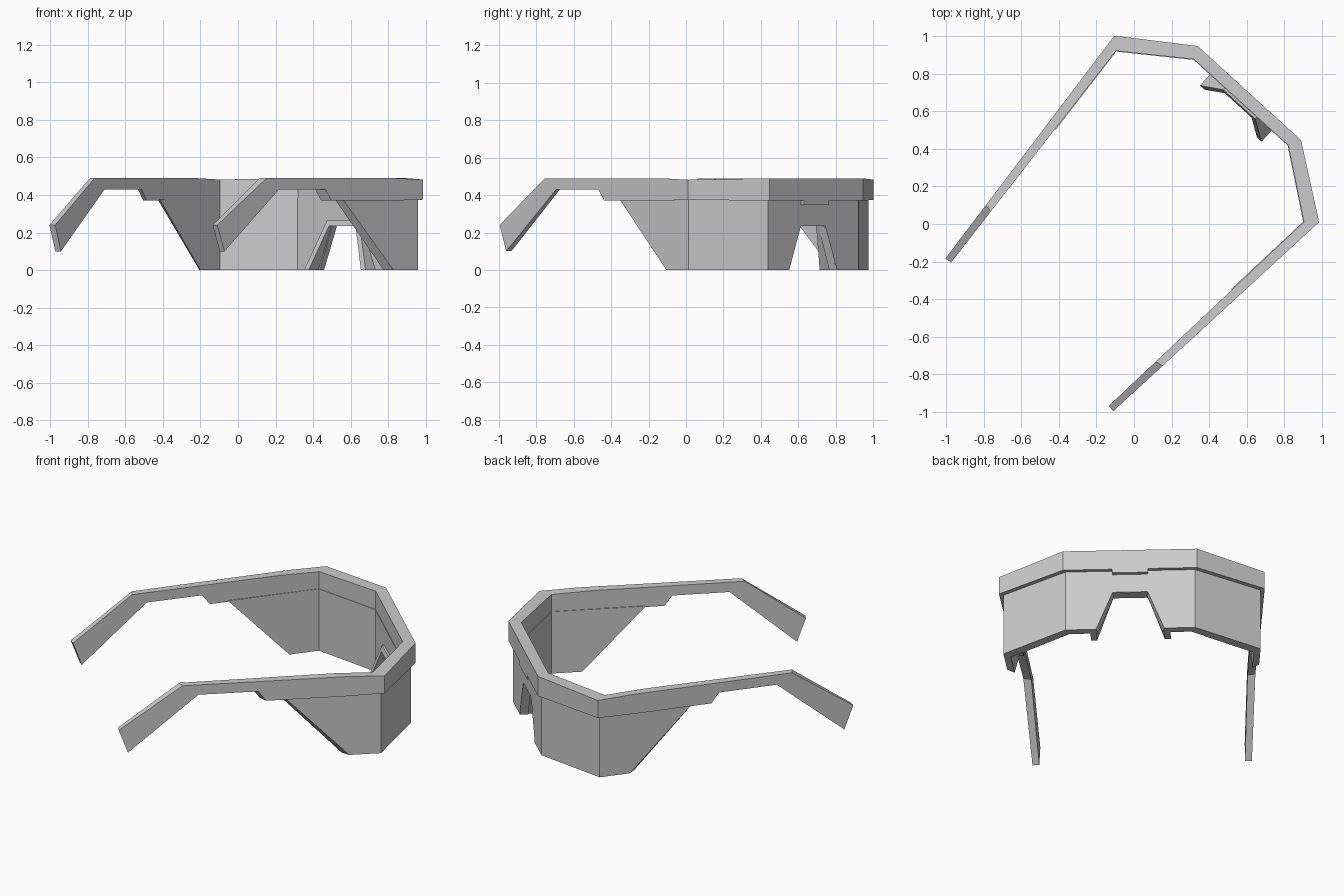
import bpy, bmesh, math
from mathutils import Vector

cube = bpy.data.objects.get("Cube")
if cube:
    bpy.data.objects.remove(cube)

grey = bpy.data.materials.new("light_grey")
grey.use_nodes = True
grey.diffuse_color = (0.6, 0.6, 0.6, 1)
grey.node_tree.nodes["Principled BSDF"].inputs["Base Color"].default_value = (0.6, 0.6, 0.6, 1)


def solid(bm, outer, inner, skip=()):
    """Close two matching loops into a solid, leaving out the walls listed in skip."""
    a = [bm.verts.new(p) for p in outer]
    b = [bm.verts.new(p) for p in inner]
    bm.faces.new(a)
    bm.faces.new(b[::-1])
    n = len(a)
    for i in range(n):
        j = (i + 1) % n
        if i not in skip:
            bm.faces.new((a[j], a[i], b[i], b[j]))


def panel(bm, outer, inner, profile, joined=()):
    """Thick wall whose (fraction, height) profile follows an outer and an inner line."""
    def place(line):
        p, q = Vector(line[0]), Vector(line[1])
        return [(*p.lerp(q, s), z) for s, z in profile]
    n = len(profile)
    skip = [i for i in range(n)
            if profile[i][0] == profile[(i + 1) % n][0] and profile[i][0] in joined]
    solid(bm, place(outer), place(inner), skip)


def finish(name, bm):
    """Weld the half part, mirror it and turn it to its resting direction."""
    bmesh.ops.remove_doubles(bm, verts=bm.verts, dist=0.0005)
    bmesh.ops.recalc_face_normals(bm, faces=bm.faces)
    mesh = bpy.data.meshes.new(name)
    bm.to_mesh(mesh)
    bm.free()
    mesh.materials.append(grey)
    obj = bpy.data.objects.new(name, mesh)
    bpy.context.collection.objects.link(obj)
    obj.location = (0.614, 0.697, 0)
    obj.rotation_euler.z = math.radians(-42.3)
    mirror = obj.modifiers.new("mirror", 'MIRROR')
    mirror.use_clip = True
    return obj


# Plan lines of one half: centre, front corner, side corner, temple tip
rim_out = [(0, 0), (0.372, 0), (0.737, -0.258), (0.604, -1.74)]
rim_in = [(0, -0.066), (0.34, -0.066), (0.676, -0.312), (0.567, -1.735)]
lens_out = [(0, -0.023), (0.36, -0.023), (0.714, -0.274), (0.585, -1.74)]
lens_in = [(0, -0.069), (0.338, -0.069), (0.673, -0.314), (0.558, -1.735)]

TOP, LOW = 0.49, 0.37
TOP_SIDE, LOW_SIDE = 0.482, 0.375

# Rim and temples, with a small tab below the middle of the brow
tab = 0.1 / 0.372
rim_profiles = [
    [(0, TOP), (1, TOP), (1, LOW), (tab, LOW), (tab, 0.347), (0, 0.347)],
    [(0, TOP), (1, TOP_SIDE), (1, LOW_SIDE), (0, LOW)],
    [(0, TOP_SIDE), (0.15, TOP), (0.76, TOP), (1, 0.24), (0.965, 0.10),
     (0.70, 0.43), (0.475, 0.43), (0.445, LOW), (0.15, LOW), (0, LOW_SIDE)],
]
bm = bmesh.new()
for i, profile in enumerate(rim_profiles):
    panel(bm, rim_out[i:i + 2], rim_in[i:i + 2], profile, (0, 1))
finish("rim_and_temples", bm)

# Wraparound lens with a nose cutout and slanted rear edges
seam = 0.378
lens_profiles = [
    [(0, seam), (1, seam), (1, 0), (0.19 / 0.36, 0), (0.097 / 0.36, 0.235), (0, 0.235)],
    [(0, seam), (1, seam), (1, 0), (0, 0)],
    [(0, seam), (0.37, seam), (0.12, 0), (0, 0)],
]
bm = bmesh.new()
for i, profile in enumerate(lens_profiles):
    panel(bm, lens_out[i:i + 2], lens_in[i:i + 2], profile, (0, 1))
finish("wraparound_lens", bm)

# Nose piece: an arch behind the cutout that deepens towards the bottom
arch = [(0, 0.265), (0.115, 0.265), (0.222, 0), (0.188, 0), (0.096, 0.234), (0, 0.234)]
front = [(u, -0.03, z) for u, z in arch]
back = [(u, -0.147 + 0.25 * z, z) for u, z in arch]
bm = bmesh.new()
solid(bm, front, back, [len(arch) - 1])
finish("nose_piece", bm)
